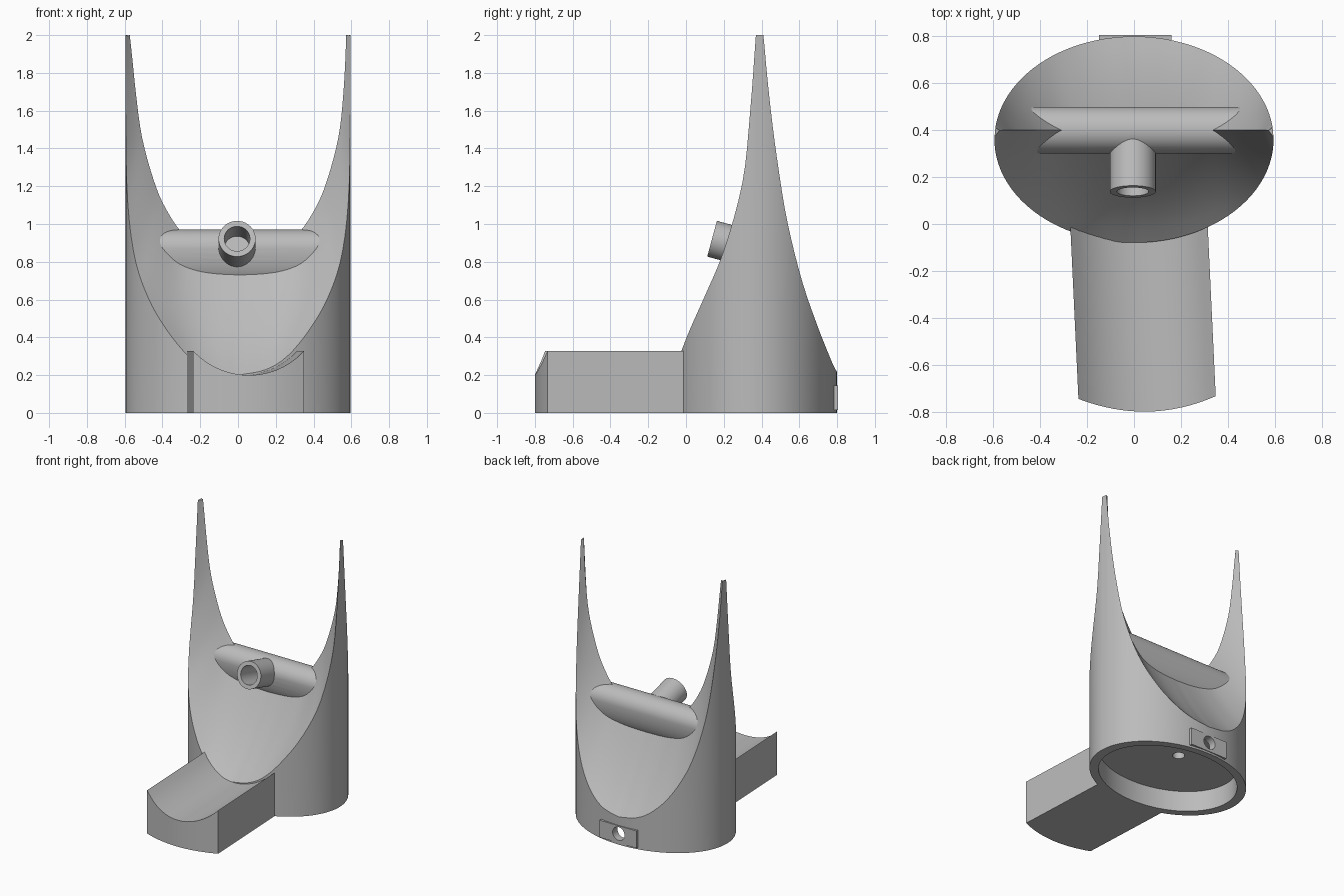
import bpy, bmesh, math
from mathutils import Matrix, Vector

cube = bpy.data.objects.get("Cube")
if cube:
    bpy.data.objects.remove(cube)

grey = bpy.data.materials.new("plain grey")
grey.use_nodes = True
grey.diffuse_color = (0.5, 0.5, 0.5, 1)
grey.node_tree.nodes["Principled BSDF"].inputs["Base Color"].default_value = (0.5, 0.5, 0.5, 1)

RX, RY, CY = 0.595, 0.44, 0.36      # body ellipse
RIDGE_Y = 0.4


def finish(bm, name):
    bmesh.ops.recalc_face_normals(bm, faces=bm.faces)
    mesh = bpy.data.meshes.new(name)
    bm.to_mesh(mesh)
    bm.free()
    mesh.materials.append(grey)
    obj = bpy.data.objects.new(name, mesh)
    bpy.context.collection.objects.link(obj)
    return obj


def smooth(obj, angle=32):
    bpy.ops.object.select_all(action='DESELECT')
    obj.select_set(True)
    bpy.context.view_layer.objects.active = obj
    bpy.ops.object.shade_smooth_by_angle(angle=math.radians(angle))


def cylinder(name, radius, start, end, segments=40, scale=(1, 1, 1)):
    start, end = Vector(start), Vector(end)
    axis = end - start
    turn = axis.to_track_quat('Z', 'Y').to_matrix().to_4x4()
    bm = bmesh.new()
    bmesh.ops.create_cone(bm, cap_ends=True, segments=segments, radius1=radius,
                          radius2=radius, depth=axis.length)
    bmesh.ops.transform(bm, matrix=Matrix.Translation((start + end) / 2) @ turn
                        @ Matrix.Diagonal((*scale, 1)), verts=bm.verts)
    return finish(bm, name)


def cut(obj, cutter):
    cutter.hide_render = True
    mod = obj.modifiers.new("cut", 'BOOLEAN')
    mod.operation, mod.solver, mod.object = 'DIFFERENCE', 'EXACT', cutter
    bpy.ops.object.select_all(action='DESELECT')
    obj.select_set(True)
    bpy.context.view_layer.objects.active = obj
    bpy.ops.object.modifier_apply(modifier=mod.name)


def resample(points, steps=4):
    """Smooth curve through 2D points."""
    pts = [Vector(p) for p in points]
    out = []
    for i in range(len(pts) - 1):
        a, b = pts[i], pts[i + 1]
        ta = (b - pts[i - 1]) / 2 if i else b - a
        tb = (pts[i + 2] - a) / 2 if i + 2 < len(pts) else b - a
        for k in range(steps):
            t = k / steps
            out.append(a * (2*t**3 - 3*t*t + 1) + ta * (t**3 - 2*t*t + t)
                       + b * (3*t*t - 2*t**3) + tb * (t**3 - t*t))
    return out + [pts[-1]]


# rim heights by angle from the middle, and the ridge between the two scoops
front_rim = resample([(0, .2), (14, .228), (26, .3), (39.4, .44), (53.8, .62),
                      (68.7, .86), (82, 1.22), (87.4, 1.6), (91.3, 2)])
back_rim = resample([(0, .21), (14, .238), (26, .31), (39.4, .45), (53.8, .68),
                     (66, 1.0), (74, 1.35), (79.5, 1.68), (83.5, 2)])
ridge = resample([(0, .86), (.11, .87), (.21, .895), (.31, .955), (.4, 1.09),
                  (.46, 1.235), (.52, 1.46), (.55, 1.7), (.573, 2)])

# body: two hollowed faces over an elliptical wall, ending in two spires
bm = bmesh.new()
n = len(ridge) - 1
span = range(-n, n + 1)
sign = lambda k: -1 if k < 0 else 1
crest = {k: bm.verts.new((sign(k) * ridge[abs(k)].x + .013 * (1 - (k / n)**8),
                          RIDGE_Y, ridge[abs(k)].y)) for k in span}
grids, feet = [], []
rows, bow = 8, .06
for rim, side in ((front_rim, -1), (back_rim, 1)):
    top, foot = {}, {}
    for k in span:
        a = math.radians(rim[abs(k)].x)
        x, y = sign(k) * RX * math.sin(a), CY + side * RY * math.cos(a)
        top[k] = bm.verts.new((x, y, rim[abs(k)].y))
        foot[k] = bm.verts.new((x, y, 0))
    grid = [top]
    for r in range(1, rows):
        t = r / rows
        row = {}
        for k in span:
            depth = abs(top[k].co.y - RIDGE_Y) / RY
            sag = Vector((0, 0, 4 * bow * depth * t * (1 - t)))
            row[k] = bm.verts.new(top[k].co.lerp(crest[k].co, t) - sag)
        grid.append(row)
    grid.append(crest)
    for k in range(-n, n):
        bm.faces.new((foot[k], foot[k + 1], top[k + 1], top[k]))
        for low, high in zip(grid, grid[1:]):
            bm.faces.new((low[k], low[k + 1], high[k + 1], high[k]))
    grids.append(grid)
    feet.append(foot)
front, back = grids
for k in (-n, n):
    bm.faces.new((feet[0][k], feet[1][k], back[0][k], front[0][k]))
    bm.faces.new([row[k] for row in front] + [row[k] for row in reversed(back[:-1])])
bm.faces.new([feet[0][k] for k in span] + [feet[1][k] for k in reversed(span)])
body = finish(bm, "scooped_body")

# recess under the base, its small vent and the rear port
recess = cylinder("recess_cutter", 1, (0, CY, -.1), (0, CY, .155), 64, (RX * .885, RY * .885, 1))
vent = cylinder("vent_cutter", .042, (-.03, .44, .1), (-.03, .44, .5), 24)
port = cylinder("port_cutter", .05, (0, .6, .085), (0, .95, .085), 32)

bm = bmesh.new()
bmesh.ops.create_cube(bm, size=1, matrix=Matrix.Translation((.005, .78, .08))
                      @ Matrix.Diagonal((.31, .05, .13, 1)))
plate = finish(bm, "rear_port_plate")

for cutter in (recess, vent, port):
    cut(body, cutter)
cut(plate, port)
smooth(plate)

# front arm: troughed beam, slightly turned, with a curved end
bm = bmesh.new()
half, trough, cols = .293, .4, 16
previous = None
for i in range(cols + 1):
    s = half * (2 * i / cols - 1)
    z = .2 + trough - math.sqrt(trough**2 - s * s)
    y0 = -.8 + .06 * (s / half)**2 + .02 * s
    y1 = CY - .415 * math.sqrt(1 - ((s + .02) / .56)**2)
    line = [bm.verts.new((s + .021 - .047 * y, y, h))
            for y, h in ((y0, 0), (y0, z), (y1, z), (y1, 0))]
    if previous:
        for j in range(4):
            m = (j + 1) % 4
            bm.faces.new((previous[j], previous[m], line[m], line[j]))
    if i in (0, cols):
        bm.faces.new(line)
    previous = line
smooth(finish(bm, "front_arm"))

# cross bar along the ridge, round on top and deeper below
bm = bmesh.new()
ends = []
for x in (-.44, .455):
    ring = []
    for i in range(40):
        a = math.tau * i / 40
        drop = .1 if math.sin(a) > 0 else .2
        ring.append(bm.verts.new((x, RIDGE_Y + .1 * math.cos(a), .87 + drop * math.sin(a))))
    bm.faces.new(ring)
    ends.append(ring)
for i in range(40):
    j = (i + 1) % 40
    bm.faces.new((ends[0][i], ends[0][j], ends[1][j], ends[1][i]))
bar = finish(bm, "cross_bar")

# spout: hollow tube tipped slightly upward
mouth = Vector((-.005, .138, .922))
axis = Vector((0, .965, -.262))
spout = cylinder("spout", .098, mouth, mouth + axis * .24)
bore = cylinder("bore_cutter", .068, mouth - axis * .1, mouth + axis * .2)
for part in (spout, bar, body):
    cut(part, bore)
    smooth(part)

for cutter in (recess, vent, port, bore):
    bpy.data.objects.remove(cutter)
